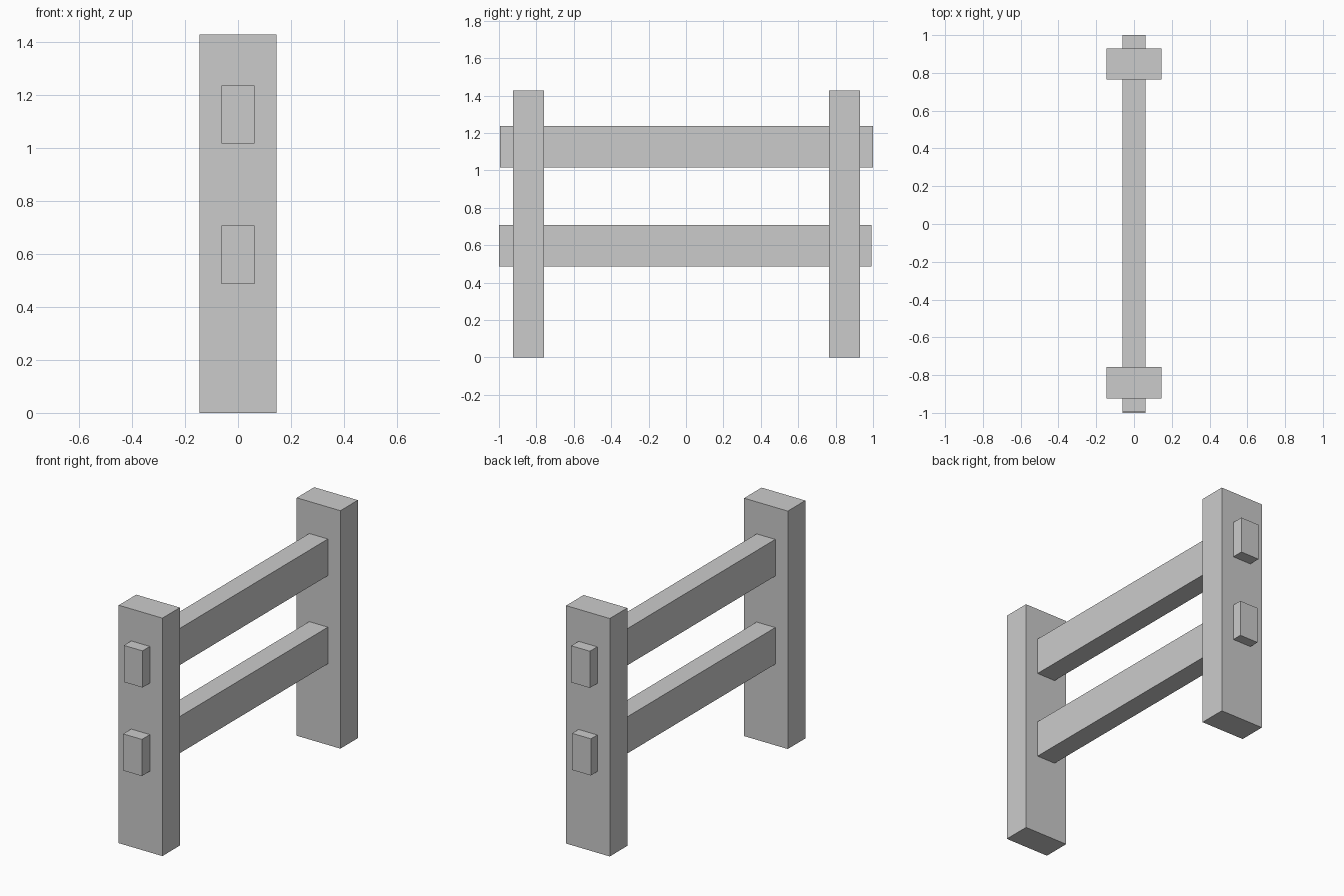
import bpy

if "Cube" in bpy.data.objects:
    bpy.data.objects.remove(bpy.data.objects["Cube"])


def box(name, x, y, z):
    """Box from (min, max) ranges on each axis."""
    spans = (x, y, z)
    bpy.ops.mesh.primitive_cube_add(size=1, location=[(a + b) / 2 for a, b in spans])
    ob = bpy.context.object
    ob.name = name
    ob.scale = [b - a for a, b in spans]
    bpy.ops.object.transform_apply(location=False, rotation=False, scale=True)
    return ob


# Upright posts
for name, y in (("front_post", (-0.924, -0.758)), ("back_post", (0.764, 0.930))):
    box(name, (-0.145, 0.145), y, (0, 1.428))

# Rails running through the posts, ends protruding
box("upper_rail", (-0.062, 0.062), (-0.994, 1.0), (1.016, 1.236))
box("lower_rail", (-0.062, 0.062), (-1.0, 0.991), (0.487, 0.707))
